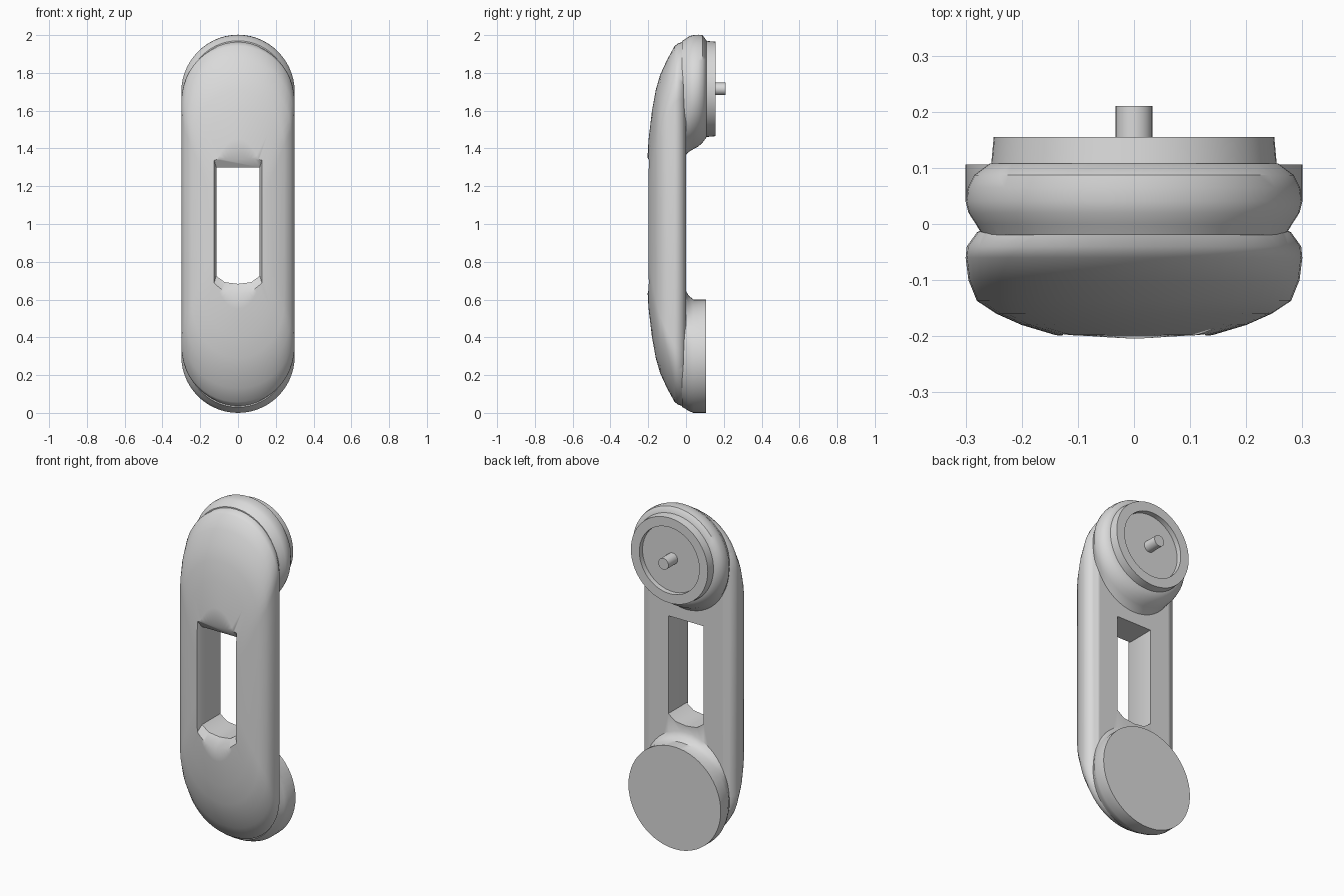
import bpy, bmesh
from math import sin, cos, pi, copysign

cube = bpy.data.objects.get("Cube")
if cube:
    bpy.data.objects.remove(cube, do_unlink=True)

grey = bpy.data.materials.new("light_grey")
grey.use_nodes = True
grey.diffuse_color = (0.7, 0.7, 0.7, 1)
bsdf = next(n for n in grey.node_tree.nodes if n.type == "BSDF_PRINCIPLED")
bsdf.inputs["Base Color"].default_value = grey.diffuse_color


def loft(name, rings):
    """Skin a list of equal-length point rings and close both ends."""
    bm = bmesh.new()
    loops = [[bm.verts.new(p) for p in ring] for ring in rings]
    n = len(loops[0])
    for a, b in zip(loops, loops[1:]):
        for i in range(n):
            j = (i + 1) % n
            bm.faces.new((a[i], a[j], b[j], b[i]))
    bm.faces.new(loops[0])
    bm.faces.new(loops[-1])
    bmesh.ops.recalc_face_normals(bm, faces=bm.faces)
    mesh = bpy.data.meshes.new(name)
    bm.to_mesh(mesh)
    bm.free()
    mesh.materials.append(grey)
    obj = bpy.data.objects.new(name, mesh)
    bpy.context.collection.objects.link(obj)
    return obj


def capsule_ring(y, w, h, n=24):
    """Upright capsule outline with half width w and half height h."""
    cap = min(0.3, h)
    pts = []
    for end in (1, -1):
        for i in range(n + 1):
            a = pi * i / n
            pts.append((end * w * cos(a), y, 1 + end * (h - cap + cap * sin(a))))
    return pts


def round_ring(y, r, cz, flare=0, side=1, n=56):
    """Circle facing y, widened by flare towards the grip."""
    pts = []
    for i in range(n):
        a = 2 * pi * i / n
        rr = r + flare * max(0, cos(a)) ** 2
        pts.append((rr * sin(a), y, cz + side * rr * cos(a)))
    return pts


def combine(target, other, operation):
    mod = target.modifiers.new(operation.lower(), "BOOLEAN")
    mod.operation, mod.solver, mod.object = operation, "EXACT", other
    bpy.context.view_layer.objects.active = target
    bpy.ops.object.modifier_apply(modifier=mod.name)
    bpy.data.objects.remove(other, do_unlink=True)


def smooth(obj, angle):
    bpy.ops.object.select_all(action="DESELECT")
    obj.select_set(True)
    bpy.context.view_layer.objects.active = obj
    bpy.ops.object.shade_smooth_by_angle(angle=angle)


# Grip: capsule outlines shrinking towards the domed front
layers = [(0, .25, .95), (-.015, .28, .965), (-.04, .298, .957), (-.06, .3, .943),
          (-.1, .295, .87), (-.137, .28, .79), (-.16, .245, .71), (-.18, .2, .6),
          (-.198, .14, .45), (-.206, .05, .32)]
body = loft("handle_body", [capsule_ring(*layer) for layer in layers])

# Lower pad, a flat round foot with a fillet into the grip
lower = loft("lower_pad", [round_ring(y, r, 0.3, f) for y, r, f in (
    (-.02, .27, .085), (0, .28, .065), (.015, .29, .03), (.04, .3, 0), (.106, .3, 0))])
combine(body, lower, "UNION")

# Upper pad, with a chamfered shoulder
upper = loft("upper_pad", [round_ring(y, r, cz, f, -1) for y, r, cz, f in (
    (-.02, .27, 1.7, .085), (0, .282, 1.7, .05), (.02, .295, 1.7, .02),
    (.04, .3, 1.7, .003), (.065, .296, 1.706, 0), (.087, .285, 1.715, 0),
    (.108, .257, 1.715, 0))])
combine(body, upper, "UNION")

# Finger opening, flared at the front
half = [(.115, .3), (.115, -.275), (.07, -.308)]
outline = half + [(0, -.317)] + [(-x, z) for x, z in reversed(half)]
opening = loft("opening_cutter", [[(x * sx, y, 1 + z * sz) for x, z in outline]
               for y, sx, sz in ((-.25, 1.3, 1.4), (-.17, 1, 1), (.15, 1, 1))])
opening.hide_render = True
combine(body, opening, "DIFFERENCE")
smooth(body, 0.65)

# Collar with a recessed centre
collar = loft("collar", [round_ring(y, r, 1.715) for y, r in (
    (.1, .255), (.155, .25), (.155, .195), (.125, .195))])
smooth(collar, 0.6)

# Centre pin
pin = loft("centre_pin", [round_ring(y, .033, 1.715, n=24) for y in (.12, .21)])
smooth(pin, 0.6)
